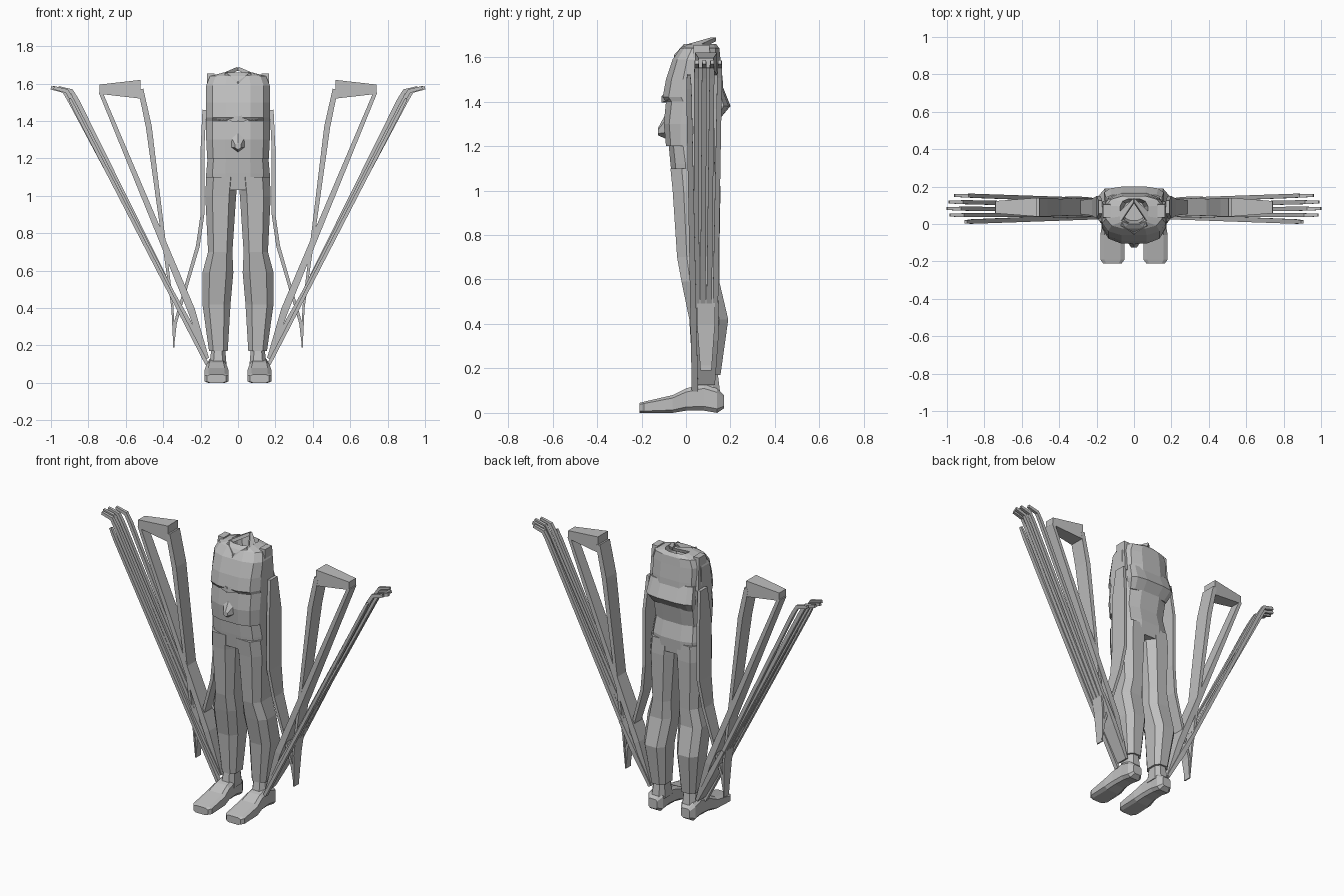
import bpy
import bmesh
from math import cos, sin, pi, copysign
from mathutils import Vector

cube = bpy.data.objects.get("Cube")
if cube:
    bpy.data.objects.remove(cube, do_unlink=True)

TONE = 0.52
ARM_DEPTH = 0.09      # y of the arm centre line
SHOE_CENTRE = 0.115   # x of the middle of a shoe

grey = bpy.data.materials.new("plain_grey")
grey.use_nodes = True
grey.diffuse_color = (TONE, TONE, TONE, 1)
shader = grey.node_tree.nodes["Principled BSDF"]
shader.inputs["Base Color"].default_value = grey.diffuse_color


def loft(name, rings, mirror=False):
    """Skin a list of equal-length point rings with flat faces."""
    bm = bmesh.new()
    rows = [[bm.verts.new(point) for point in ring] for ring in rings]
    for lower, upper in zip(rows, rows[1:]):
        for i in range(len(lower)):
            bm.faces.new((lower[i - 1], lower[i], upper[i], upper[i - 1]))
    bm.faces.new(rows[0])
    bm.faces.new(rows[-1])
    bmesh.ops.recalc_face_normals(bm, faces=bm.faces)
    mesh = bpy.data.meshes.new(name)
    bm.to_mesh(mesh)
    bm.free()
    mesh.materials.append(grey)
    obj = bpy.data.objects.new(name, mesh)
    bpy.context.collection.objects.link(obj)
    if mirror:
        modifier = obj.modifiers.new("mirror", 'MIRROR')
        modifier.use_mirror_merge = False


def oval(left, right, low, high, sides, roundness):
    """Rounded-square outline that fills the given limits."""
    outline = []
    reach = cos(pi / sides) ** roundness
    for i in range(sides):
        angle = 2 * pi * (i + 0.5) / sides
        across, along = [copysign(abs(value) ** roundness, value) / reach
                         for value in (cos(angle), sin(angle))]
        outline.append(((left + right + across * (right - left)) / 2,
                        (low + high + along * (high - low)) / 2))
    return outline


def trunk(name, rows):
    """Symmetric body part from rows of (z, half width, front, back)."""
    loft(name, [[(x, y, z) for x, y in oval(-half, half, front, back, 12, 0.7)]
                for z, half, front, back in rows])


def limb(name, rows):
    """Mirrored leg part from rows of (z, inside, outside, front, back)."""
    loft(name, [[(x, y, z) for x, y in oval(*limits, 8, 0.7)]
                for z, *limits in rows], mirror=True)


def strip(name, path, y_start=ARM_DEPTH, y_end=ARM_DEPTH):
    """Mirrored four-sided strip along (x, z, half depth, half thickness)."""
    points = [Vector((x, 0, z)) for x, z, *size in path]
    span = (points[-1] - points[0]).length
    rings = []
    for i, (x, z, depth, thickness) in enumerate(path):
        ahead = points[min(i + 1, len(points) - 1)]
        heading = (ahead - points[max(i - 1, 0)]).normalized()
        side = Vector((-heading.z, 0, heading.x)) * thickness
        share = (points[i] - points[0]).length / span
        middle = points[i] + Vector((0, y_start + (y_end - y_start) * share, 0))
        back = Vector((0, depth, 0))
        rings.append([middle + side + back, middle + side - back,
                      middle - side - back, middle - side + back])
    loft(name, rings, mirror=True)


# Trousers and ankles
trunk("pelvis", [(1.03, .17, -.06, .15),
                 (1.12, .17, -.07, .155),
                 (1.23, .16, -.08, .13)])
limb("legs", [(1.1, 0, .17, -.07, .15),
              (1, .01, .175, -.06, .155),
              (.7, .03, .16, -.04, .15),
              (.59, .025, .19, -.02, .15),
              (.42, .04, .19, .015, .19),
              (.17, .055, .155, .03, .155)])
limb("ankles", [(.2, .07, .14, .04, .14),
                (.08, .06, .155, .02, .155)])

# Shoes from heel to toe: y, half width, sole, top
shoe_rows = [(.17, .03, .02, .08), (.14, .05, 0, .11), (.08, .05, .01, .13),
             (0, .055, .01, .11), (-.06, .065, 0, .08), (-.19, .065, 0, .05),
             (-.21, .05, 0, .045)]
loft("shoes", [[(x, y, z) for x, z in oval(SHOE_CENTRE - half, SHOE_CENTRE + half,
                                           sole, top, 8, 0.45)]
               for y, half, sole, top in shoe_rows], mirror=True)

# Torso, folding inward at the top into a sunken neck
trunk("torso", [(1.2, .165, -.09, .13),
                (1.3, .17, -.1, .15),
                (1.4, .17, -.09, .17),
                (1.42, .17, -.105, .17),
                (1.5, .17, -.09, .165),
                (1.59, .17, -.06, .155),
                (1.64, .15, -.025, .15),
                (1.66, .075, 0, .135),
                (1.57, .055, .02, .12)])
trunk("back_flap", [(1.32, .14, .1, .15),
                    (1.38, .16, .1, .2),
                    (1.48, .15, .1, .16)])

# Belly bump, chest folds, collar and shoulder flaps
loft("belly_bump", [[(x, y, z) for x, z in oval(-half, half, low, high, 6, 1)]
                    for y, half, low, high in [(-.09, .04, 1.24, 1.34),
                                               (-.125, .015, 1.25, 1.28)]])
strip("chest_folds", [(0, 1.41, .03, .015), (.13, 1.43, .03, .02)], -.08, -.045)
strip("front_collar", [(0, 1.6, .02, .01), (.07, 1.65, .02, .01)], -.035, .01)
strip("back_collar", [(.07, 1.65, .03, .01), (0, 1.68, .01, .01)], .04, .125)
strip("shoulder_flaps", [(.15, 1.45, .05, .02), (.145, 1.655, .035, .02)],
      .07, .07)

# Side panels stretched from the armpits to a low point
strip("side_panels", [(.18, 1.46, .035, .01),
                      (.19, 1.25, .06, .01),
                      (.19, .9, .06, .01),
                      (.215, .73, .045, .01),
                      (.335, .32, .03, .008),
                      (.345, .19, .02, .003)])

# Arms: raised shoulder block, thin upper strip, forearm and palm
strip("shoulder_blocks", [(.74, 1.57, .033, .025), (.52, 1.57, .05, .05)])
strip("upper_arms", [(.52, 1.57, .05, .014),
                     (.477, 1.37, .05, .016),
                     (.35, .4, .04, .006),
                     (.343, .19, .025, .003)])
strip("forearms", [(.735, 1.555, .033, .01),
                   (.25, .39, .05, .02),
                   (.165, .13, .035, .01)])
strip("palms", [(.36, .5, .058, .01),
                (.27, .33, .055, .016),
                (.165, .13, .04, .01)])

# Long fingers with bent tips, each spreading from the palm, and a thumb
fingers = {"index": .985, "middle": 1, "ring": .99, "little": .96}
for i, (name, reach) in enumerate(fingers.items()):
    spread = i - 1.5
    strip(name + "_fingers", [(.345, .47, .012, .011),
                              (reach - .1, 1.51, .011, .011),
                              (reach - .07, 1.56, .01, .011),
                              (reach, 1.578, .008, .009)],
          ARM_DEPTH + spread * .028, .1 + spread * .035)
strip("thumbs", [(.165, .1, .014, .01),
                 (.87, 1.46, .012, .009),
                 (.9, 1.52, .008, .007)], .04, .012)
